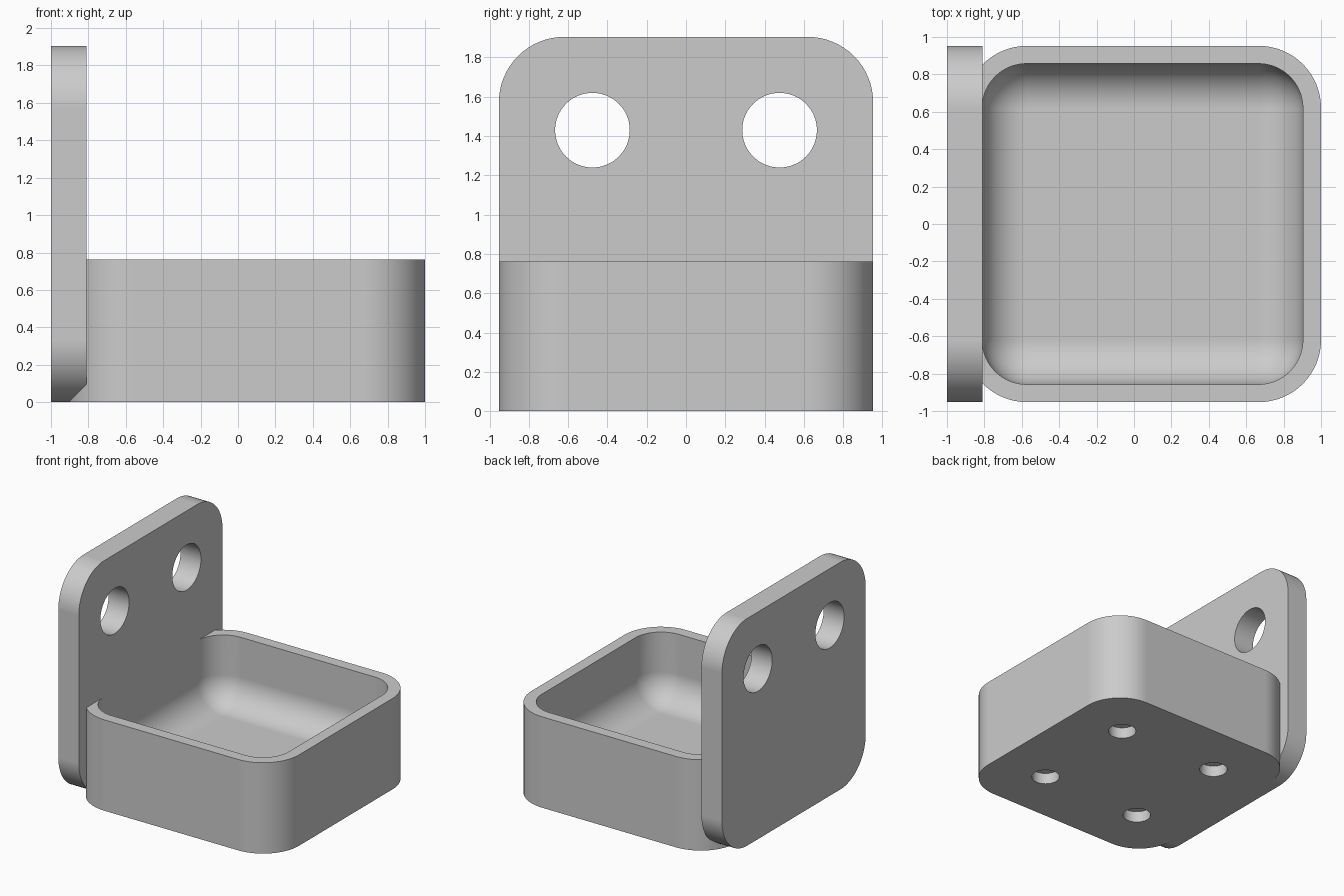
import bpy
import bmesh
from math import sin, cos, pi, radians
from mathutils import Matrix, Vector

if "Cube" in bpy.data.objects:
    bpy.data.objects.remove(bpy.data.objects["Cube"])

WALL = 0.095           # tray wall
SIZE = 1.905           # tray and plate width
RADIUS = 0.333         # outer corner radius
TRAY_X = 0.0475        # tray centre
TRAY_TOP = 0.762
FLOOR = 0.19
PLATE_FACE = -0.81
SEGMENTS = 16

grey = bpy.data.materials.new("plain grey")
grey.use_nodes = True
grey.diffuse_color = (0.6, 0.6, 0.6, 1)
grey.node_tree.nodes["Principled BSDF"].inputs["Base Color"].default_value = (0.6, 0.6, 0.6, 1)


def rounded_square(half, radius):
    """Outline points of a square with round corners, counter-clockwise."""
    points = []
    for corner, (sx, sy) in enumerate([(1, 1), (-1, 1), (-1, -1), (1, -1)]):
        for i in range(SEGMENTS + 1):
            a = (corner + i / SEGMENTS) * pi / 2
            points.append((sx * (half - radius) + radius * cos(a),
                           sy * (half - radius) + radius * sin(a)))
    return points


def loft(name, rings):
    """Skin a list of equal-length rings and cap both ends."""
    bm = bmesh.new()
    loops = [[bm.verts.new(p) for p in ring] for ring in rings]
    for low, high in zip(loops, loops[1:]):
        for i in range(len(low)):
            j = (i + 1) % len(low)
            bm.faces.new((low[i], low[j], high[j], high[i]))
    bm.faces.new(loops[0][::-1])
    bm.faces.new(loops[-1])
    bmesh.ops.remove_doubles(bm, verts=bm.verts, dist=0.0001)
    bmesh.ops.recalc_face_normals(bm, faces=bm.faces)
    mesh = bpy.data.meshes.new(name)
    bm.to_mesh(mesh)
    bm.free()
    obj = bpy.data.objects.new(name, mesh)
    bpy.context.collection.objects.link(obj)
    mesh.materials.append(grey)
    return obj


def drill(obj, centres, radius, depth, turn):
    """Cut round holes with cylinders centred on the given points."""
    bm = bmesh.new()
    for c in centres:
        bmesh.ops.create_cone(bm, cap_ends=True, segments=64, radius1=radius,
                              radius2=radius, depth=depth,
                              matrix=Matrix.Translation(Vector(c)) @ turn)
    mesh = bpy.data.meshes.new("hole_cutter")
    bm.to_mesh(mesh)
    bm.free()
    mesh.materials.append(grey)
    cutter = bpy.data.objects.new("hole_cutter", mesh)
    cutter.hide_render = True
    bpy.context.collection.objects.link(cutter)
    mod = obj.modifiers.new("holes", 'BOOLEAN')
    mod.operation = 'DIFFERENCE'
    mod.solver = 'EXACT'
    mod.object = cutter
    select(obj)
    bpy.ops.object.modifier_apply(modifier=mod.name)
    bpy.data.objects.remove(cutter)


def select(obj):
    bpy.ops.object.select_all(action='DESELECT')
    obj.select_set(True)
    bpy.context.view_layer.objects.active = obj


def finish(obj):
    select(obj)
    bpy.ops.object.shade_smooth_by_angle(angle=radians(30))
    mod = obj.modifiers.new("clean normals", 'WEIGHTED_NORMAL')
    mod.keep_sharp = True


# Tray: outer wall, rim, inner wall, then a quarter-round down to the floor
def tray_ring(half, radius, z, shift=0.0):
    return [(x + TRAY_X + shift, y, z) for x, y in rounded_square(half, radius)]


half = SIZE / 2
inner = half - WALL
fillet = RADIUS - WALL
nudge = -0.002         # keeps the cavity just behind the plate face
rings = [tray_ring(half, RADIUS, 0), tray_ring(half, RADIUS, TRAY_TOP),
         tray_ring(inner, fillet, TRAY_TOP, nudge)]
for i in range(SEGMENTS + 1):
    a = i / SEGMENTS * pi / 2
    inset = fillet * (1 - cos(a))
    rings.append(tray_ring(inner - inset, fillet - inset,
                           FLOOR + fillet * (1 - sin(a)), nudge))
tray = loft("tray", rings)

# Four shallow round recesses under the tray
spread = SIZE / 4
drill(tray, [(TRAY_X + sx * spread, sy * spread, 0) for sx in (-1, 1) for sy in (-1, 1)],
      0.11, 2 * WALL, Matrix.Identity(4))
finish(tray)

# Upright mounting plate with two through holes
plate = loft("mounting_plate", [[(x, u, v + half) for u, v in rounded_square(half, RADIUS)]
                                for x in (-1.0, PLATE_FACE)])
drill(plate, [(-0.9, s * spread, 1.43) for s in (-1, 1)], 0.19, 0.5,
      Matrix.Rotation(pi / 2, 4, 'Y'))
finish(plate)
